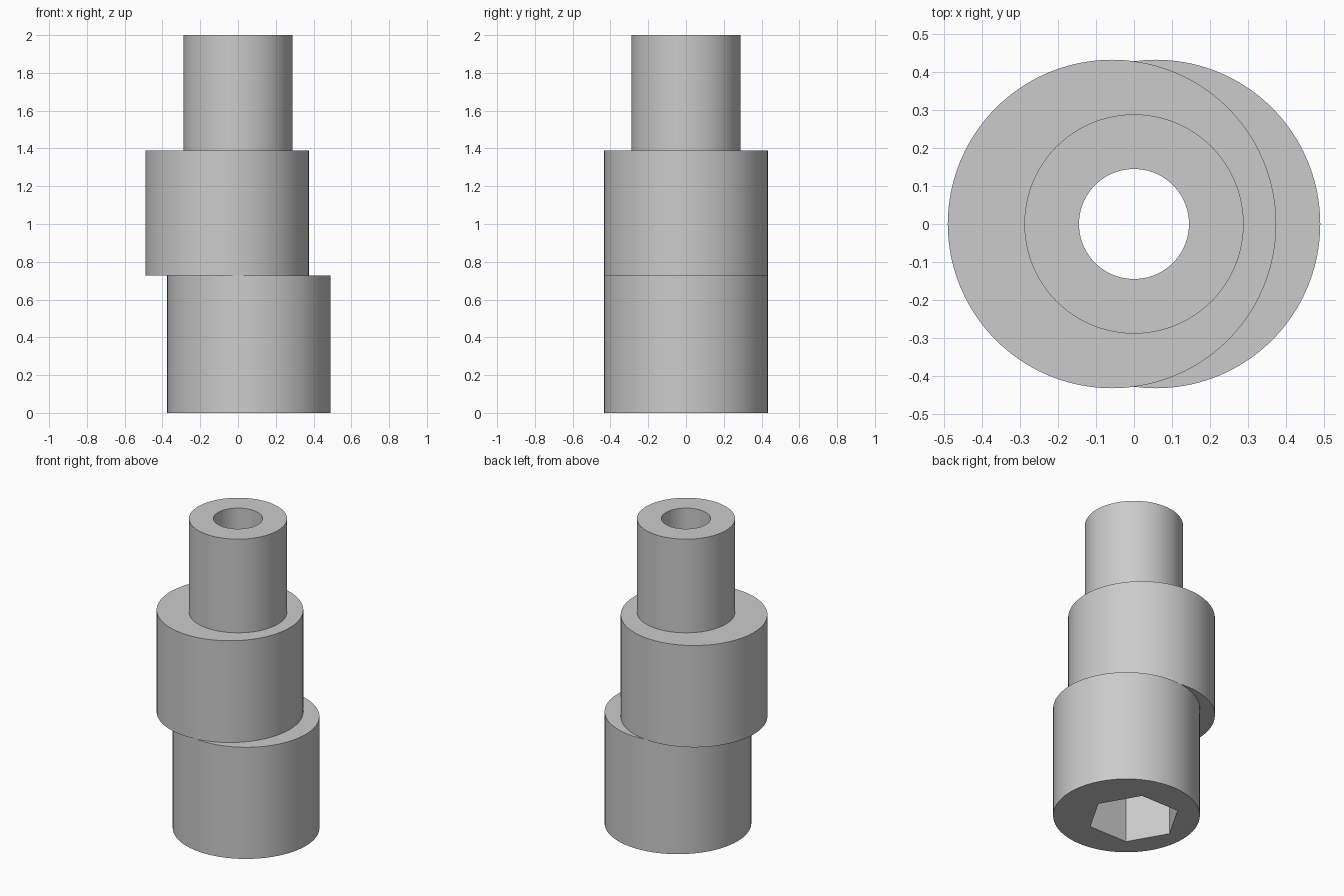
import bpy
import math

if "Cube" in bpy.data.objects:
    bpy.data.objects.remove(bpy.data.objects["Cube"], do_unlink=True)

# Material
grey = bpy.data.materials.new("plain_grey")
grey.use_nodes = True
colour = (0.6, 0.6, 0.6, 1)
grey.diffuse_color = colour
grey.node_tree.nodes["Principled BSDF"].inputs["Base Color"].default_value = colour

SIDES = 96
OFFSET = 0.058       # eccentric shift of the two wide bodies
WIDE, NARROW, BORE, HEX = 0.433, 0.289, 0.145, 0.274
STEP, SHOULDER, TOP = 0.727, 1.39, 2.0


def cylinder(name, radius, x, low, high, sides=SIDES, turn=0):
    bpy.ops.mesh.primitive_cylinder_add(
        vertices=sides, radius=radius, depth=high - low,
        location=(x, 0, (low + high) / 2), rotation=(0, 0, turn))
    obj = bpy.context.object
    obj.name = name
    obj.data.materials.append(grey)
    return obj


def combine(target, tool, operation):
    tool.hide_render = True
    mod = target.modifiers.new(operation.lower(), 'BOOLEAN')
    mod.operation = operation
    mod.solver = 'EXACT'
    mod.object = tool
    bpy.context.view_layer.objects.active = target
    bpy.ops.object.modifier_apply(modifier=mod.name)
    bpy.data.objects.remove(tool, do_unlink=True)


# Solid bodies: offset base, opposite offset collar, centred spigot
parts = [
    cylinder("lower_body", WIDE, OFFSET, 0, STEP),
    cylinder("upper_body", WIDE, -OFFSET, STEP, SHOULDER),
    cylinder("spigot", NARROW, 0, SHOULDER, TOP),
]

# Bore through every part, all on the central axis
for part in parts:
    combine(part, cylinder("bore_cutter", BORE, 0, -0.1, TOP + 0.1), 'DIFFERENCE')

# Hexagonal socket in the base, corners on the x axis
socket = cylinder("socket_cutter", HEX, 0, -0.1, 0.44, 6, math.radians(30))
combine(parts[0], socket, 'DIFFERENCE')

# Smooth walls with crisp rims
for part in parts:
    bpy.ops.object.select_all(action='DESELECT')
    part.select_set(True)
    bpy.context.view_layer.objects.active = part
    bpy.ops.object.shade_smooth_by_angle(angle=math.radians(30))
